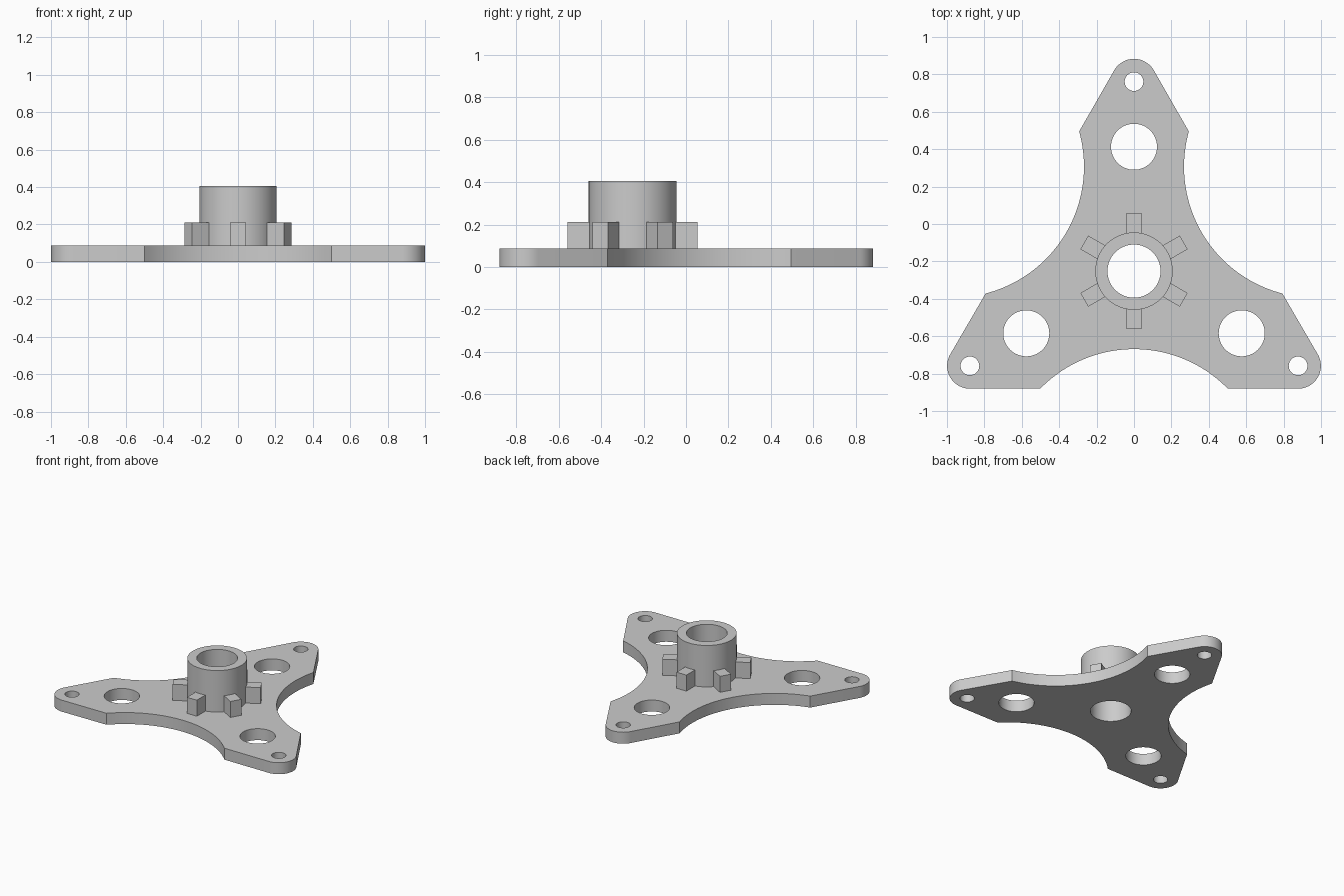
import bpy
import bmesh
from math import cos, sin, radians

cube = bpy.data.objects.get("Cube")
if cube:
    bpy.data.objects.remove(cube, do_unlink=True)

HUB_Y = -0.252          # hub axis; everything is laid out around it
PLATE_TOP, LUG_TOP, HUB_TOP = 0.088, 0.211, 0.406
BORE_R, HUB_R = 0.142, 0.207

grey = bpy.data.materials.new("light grey")
grey.use_nodes = True
grey.diffuse_color = (0.6, 0.6, 0.6, 1)
grey.node_tree.nodes["Principled BSDF"].inputs["Base Color"].default_value = (0.6, 0.6, 0.6, 1)


def polar(r, deg):
    return r * cos(radians(deg)), r * sin(radians(deg))


def arc(centre, r, start, end, steps):
    """Points along an arc, both ends included."""
    points = []
    for i in range(steps + 1):
        x, y = polar(r, start + (end - start) * i / steps)
        points.append((centre[0] + x, centre[1] + y))
    return points


def circle(centre, r, steps=64):
    return arc(centre, r, 0, 360, steps)[:-1]


def slab(name, loops, bottom, top):
    """Extrude an outline (first loop) with holes (other loops)."""
    bm = bmesh.new()
    for loop in loops:
        verts = [bm.verts.new((x, y, bottom)) for x, y in loop]
        for i, v in enumerate(verts):
            bm.edges.new((verts[i - 1], v))
    bmesh.ops.triangle_fill(bm, edges=bm.edges[:], use_beauty=True, normal=(0, 0, 1))
    raised = bmesh.ops.extrude_face_region(bm, geom=bm.faces[:], use_keep_orig=True)["geom"]
    bmesh.ops.translate(bm, vec=(0, 0, top - bottom),
                        verts=[g for g in raised if isinstance(g, bmesh.types.BMVert)])
    bmesh.ops.recalc_face_normals(bm, faces=bm.faces[:])
    mesh = bpy.data.meshes.new(name)
    bm.to_mesh(mesh)
    bm.free()
    mesh.materials.append(grey)
    obj = bpy.data.objects.new(name, mesh)
    obj.location.y = HUB_Y
    bpy.context.collection.objects.link(obj)
    bpy.ops.object.select_all(action='DESELECT')
    obj.select_set(True)
    bpy.context.view_layer.objects.active = obj
    bpy.ops.object.shade_smooth_by_angle(angle=radians(25))
    return obj


# Three-armed plate: rounded tips joined by concave sides, with holes
outline, holes = [], [circle((0, 0), BORE_R)]
for arm in (90, 210, 330):
    tip, side = polar(1.013, arm), arm + 60
    outline += arc(tip, 0.122, arm - 60, arm + 60, 24)
    outline += arc(polar(1.117, side), 0.70, side + 225.6, side + 134.4, 40)
    holes += [circle(tip, 0.05, 32), circle(polar(0.665, arm), 0.123)]
slab("base_plate", [outline] + holes, 0, PLATE_TOP)

# Hollow hub
slab("hub_tube", [circle((0, 0), HUB_R), circle((0, 0), BORE_R)], PLATE_TOP, HUB_TOP)

# Six lugs around the hub, rooted in its wall
lug_outline = [(0.18, -0.042), (0.307, -0.042), (0.307, 0.042), (0.18, 0.042)]
for i in range(6):
    lug = slab(f"hub_lug_{i + 1}", [lug_outline], PLATE_TOP, LUG_TOP)
    lug.rotation_euler.z = radians(30 + 60 * i)
